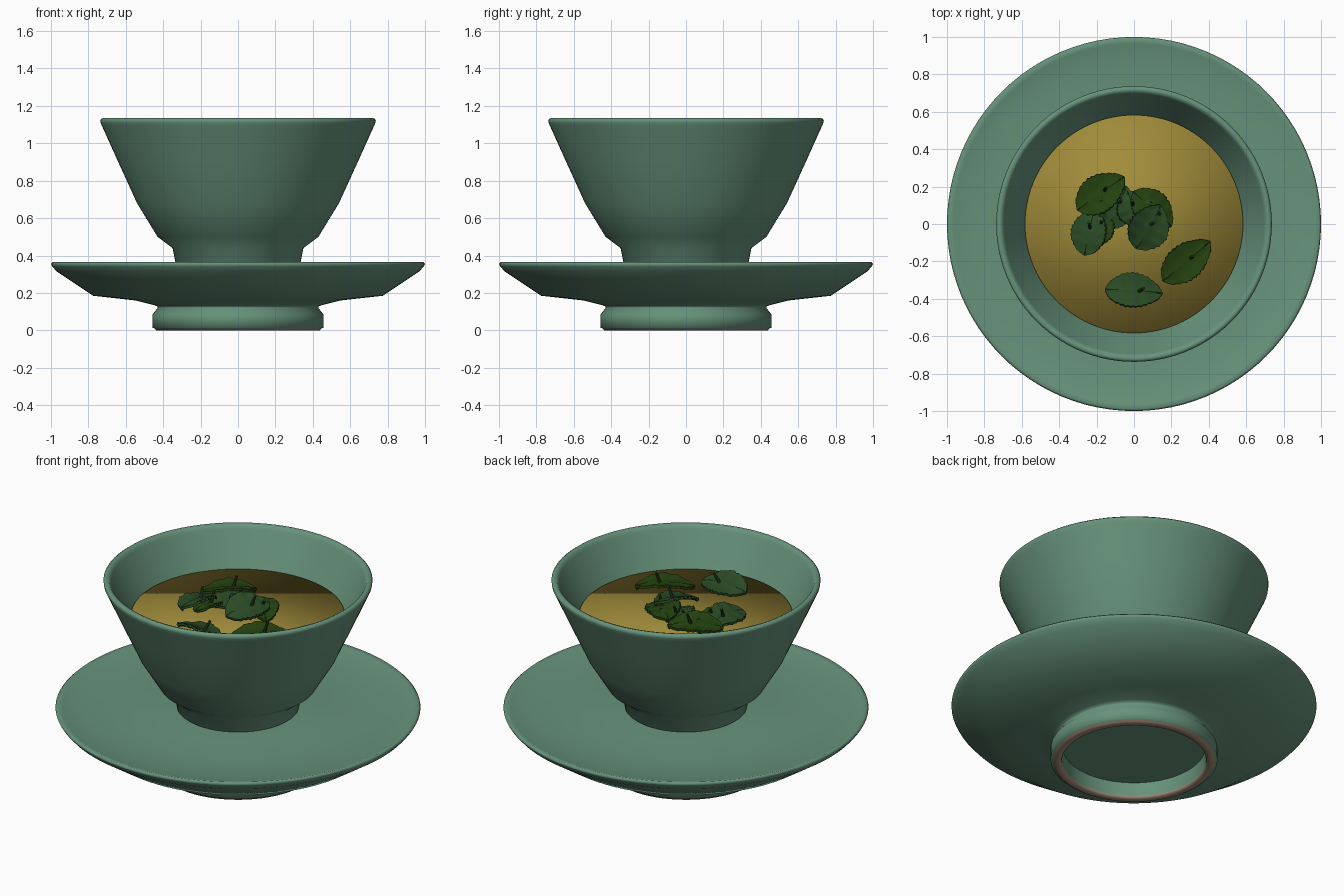
import bpy, bmesh
from math import sin, cos, pi, radians
from mathutils import Matrix, Vector

cube = bpy.data.objects.get("Cube")
if cube:
    bpy.data.objects.remove(cube, do_unlink=True)


def material(name, rgb):
    m = bpy.data.materials.new(name)
    m.use_nodes = True
    m.diffuse_color = (*rgb, 1)
    bsdf = m.node_tree.nodes["Principled BSDF"]
    bsdf.inputs["Base Color"].default_value = (*rgb, 1)
    bsdf.inputs["Roughness"].default_value = 0.5
    return m


GLAZE = material("celadon glaze", (0.135, 0.29, 0.198))
CLAY = material("bare clay", (0.36, 0.26, 0.19))
TEA = material("amber tea", (0.355, 0.262, 0.043))
MOSS = material("moss green leaf", (0.023, 0.068, 0.018))
OLIVE = material("olive green leaf", (0.018, 0.055, 0.005))


def finish(name, bm, mats, sharp=None):
    """Turn a bmesh into a smooth-shaded object."""
    bmesh.ops.recalc_face_normals(bm, faces=bm.faces)
    me = bpy.data.meshes.new(name)
    bm.to_mesh(me)
    bm.free()
    for m in mats:
        me.materials.append(m)
    me.shade_smooth()
    if sharp:
        me.set_sharp_from_angle(angle=radians(sharp))
    ob = bpy.data.objects.new(name, me)
    bpy.context.collection.objects.link(ob)
    return ob


def lathe(profile, segments=96):
    """Revolve (radius, height) points about z; radius 0 makes a pole."""
    bm = bmesh.new()
    rings = []
    for r, z in profile:
        if r == 0:
            rings.append([bm.verts.new((0, 0, z))] * segments)
        else:
            rings.append([bm.verts.new((r * cos(2 * pi * i / segments),
                                        r * sin(2 * pi * i / segments), z))
                          for i in range(segments)])
    for a, b in zip(rings, rings[1:]):
        for i in range(segments):
            j = (i + 1) % segments
            corners = list(dict.fromkeys((a[i], a[j], b[j], b[i])))
            bm.faces.new(corners)
    return bm


# Dished saucer with a hollow foot; the standing ring is unglazed
saucer = lathe([
    (0, 0.092), (0.39, 0.092), (0.394, 0.012), (0.398, 0),
    (0.438, 0), (0.445, 0.01), (0.457, 0.014), (0.457, 0.085),
    (0.43, 0.12), (0.432, 0.128), (0.45, 0.135), (0.55, 0.16),
    (0.775, 0.185), (0.97, 0.315),
    (0.993, 0.342), (1.0, 0.355), (0.99, 0.365), (0.965, 0.358),
    (0.85, 0.341), (0.65, 0.335), (0.45, 0.345), (0.33, 0.355), (0, 0.355)])
for f in saucer.faces:
    if f.calc_center_median().z < 0.0065:
        f.material_index = 1
finish("saucer", saucer, [GLAZE, CLAY], 80)

# Tea bowl with its own hollow foot
bowl = lathe([
    (0, 0.41), (0.285, 0.41), (0.295, 0.356), (0.325, 0.356), (0.335, 0.365),
    (0.35, 0.44), (0.43, 0.50),
    (0.54, 0.68), (0.645, 0.91), (0.726, 1.09), (0.735, 1.11), (0.737, 1.125),
    (0.723, 1.136), (0.705, 1.13), (0.695, 1.112), (0.684, 1.09), (0.592, 0.92),
    (0.47, 0.68), (0.36, 0.53), (0.2, 0.49), (0, 0.48)])
finish("tea_bowl", bowl, [GLAZE], 80)

# Tea: a thin smooth disc lying in the bowl
tea = bmesh.new()
bmesh.ops.create_cone(tea, cap_ends=True, segments=96, radius1=0.583,
                      radius2=0.583, depth=0.025,
                      matrix=Matrix.Translation((0, 0, 0.9075)))
finish("tea", tea, [TEA])


def leaf(name, mat, x, y, z, heading, roll, pitch, length=0.31, width=0.19):
    """Serrated, gently folded leaf with a midrib and a short upright stalk."""
    bm = bmesh.new()
    steps, across = 22, (-1, -0.55, -0.08, 0, 0.08, 0.55, 1)
    rows = []
    for i in range(steps + 1):
        t = i / steps
        half = width / 2 * (sin(pi * t ** 0.9) ** 0.65 if 0 < i < steps else 0.04)
        tooth = 0.95 if i % 2 else 1.03
        row = []
        for v in across:
            edge = tooth if abs(v) == 1 else 1
            lift = 0.018 * abs(v) ** 1.5 * sin(pi * t) - 0.02 * (2 * t - 1) ** 2
            lift += 0.003 if v == 0 else 0
            lift += 0.003 * sin(9 * pi * t) * abs(v)
            row.append(bm.verts.new(((t - 0.5) * length, v * half * edge, lift)))
        rows.append(row)
    for a, b in zip(rows, rows[1:]):
        for k in range(len(across) - 1):
            bm.faces.new((a[k], b[k], b[k + 1], a[k + 1]))
    bmesh.ops.recalc_face_normals(bm, faces=bm.faces)
    bmesh.ops.solidify(bm, geom=bm.faces[:], thickness=0.014)
    # Stalk
    place = Matrix.Translation((length * 0.12, 0, 0.025)) @ Matrix.Rotation(0.35, 4, 'Y')
    bmesh.ops.create_cone(bm, cap_ends=True, segments=8, radius1=0.01,
                          radius2=0.007, depth=0.07, matrix=place)
    pose = (Matrix.Translation(Vector((x, y, z)))
            @ Matrix.Rotation(radians(heading), 4, 'Z')
            @ Matrix.Rotation(radians(roll), 4, 'X')
            @ Matrix.Rotation(radians(pitch), 4, 'Y'))
    bm.transform(pose)
    finish(name, bm, [mat], 40)


# Floating leaves: a central cluster and two strays near the front
leaf("leaf_back_left", OLIVE, -0.18, 0.165, 0.975, 35, -8, -3, 0.31, 0.2)
leaf("leaf_left", MOSS, -0.24, -0.04, 0.965, 78, -12, 3, 0.26, 0.19)
leaf("leaf_left_under", OLIVE, -0.18, -0.02, 0.945, 70, -6, 0, 0.2, 0.15)
leaf("leaf_middle_left", MOSS, -0.09, 0.09, 0.955, 65, 6, 4, 0.25, 0.19)
leaf("leaf_middle", MOSS, 0.0, 0.085, 0.965, 110, 8, 4, 0.2, 0.19)
leaf("leaf_middle_right", OLIVE, 0.10, 0.08, 0.965, -42, -6, 4, 0.28, 0.19)
leaf("leaf_middle_top", MOSS, 0.08, -0.02, 0.995, 62, 14, -6, 0.27, 0.22)
leaf("leaf_front_right", OLIVE, 0.28, -0.20, 0.96, 40, 3, -3, 0.33, 0.19)
leaf("leaf_front", MOSS, 0.0, -0.355, 0.97, -3, -17, 3, 0.31, 0.19)
